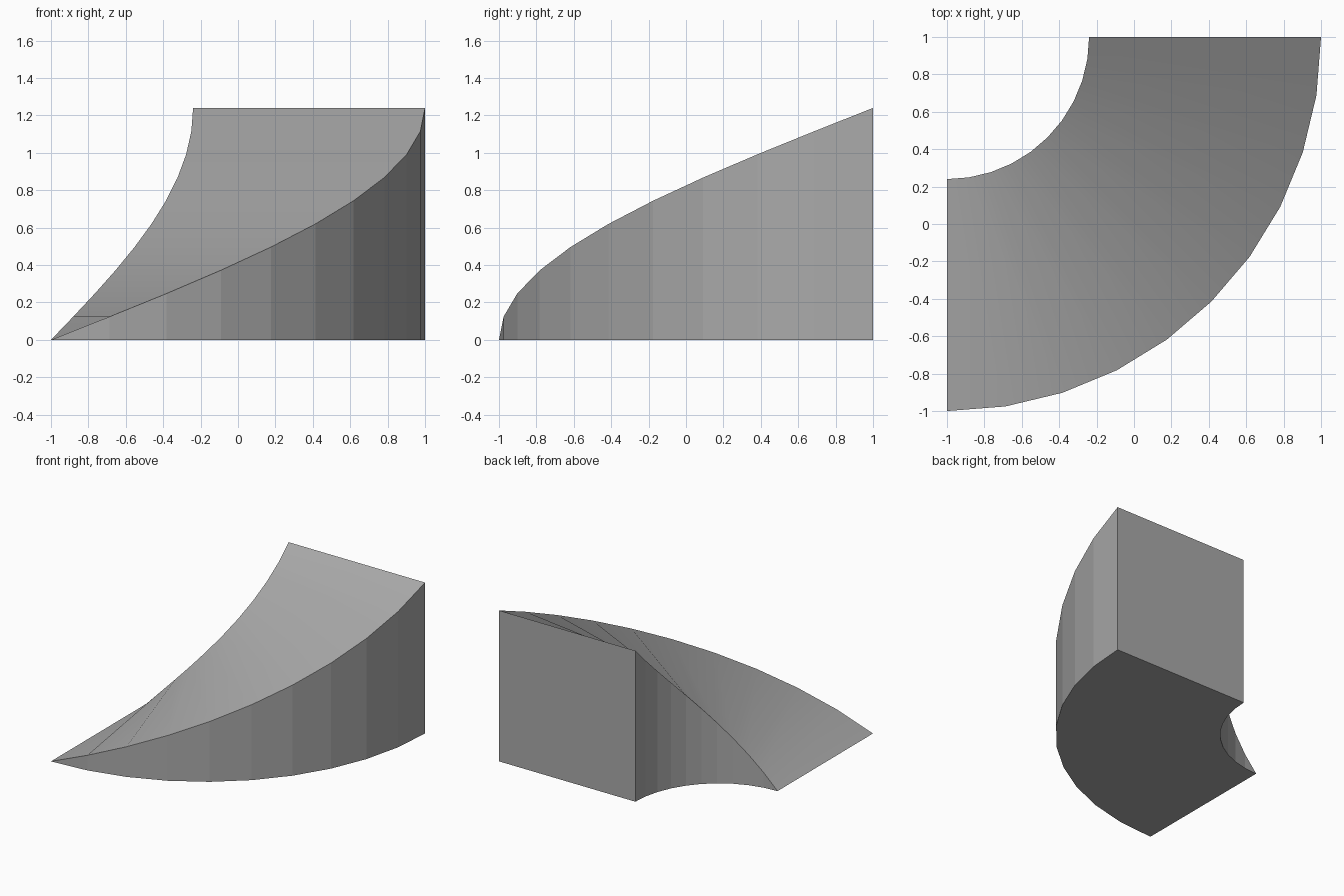
import bpy
import bmesh
from math import sin, cos, pi

default = bpy.data.objects.get("Cube")
if default:
    bpy.data.objects.remove(default, do_unlink=True)

INNER, OUTER, HEIGHT, STEPS = 0.76, 2.0, 1.24, 10
CENTRE_X, CENTRE_Y = -1.0, 1.0

grey = bpy.data.materials.new("plain grey")
grey.use_nodes = True
grey.diffuse_color = (0.4, 0.4, 0.4, 1)
grey.node_tree.nodes["Principled BSDF"].inputs["Base Color"].default_value = (0.4, 0.4, 0.4, 1)

bm = bmesh.new()


def rail(radius, rise):
    """Quarter-turn row of vertices climbing steadily to the given rise."""
    row = []
    for i in range(STEPS + 1):
        t = i / STEPS
        a = t * pi / 2
        row.append(bm.verts.new((CENTRE_X + radius * sin(a),
                                 CENTRE_Y - radius * cos(a), rise * t)))
    return row


# Ground outlines and climbing edges, which meet at the foot of the ramp
inner_low, outer_low = rail(INNER, 0), rail(OUTER, 0)
inner_top, outer_top = rail(INNER, HEIGHT), rail(OUTER, HEIGHT)

# Sloping deck, smooth along its turn
for i in range(STEPS):
    deck = bm.faces.new((inner_top[i], outer_top[i], outer_top[i + 1], inner_top[i + 1]))
    deck.smooth = True

# Faceted curved walls
for i in range(STEPS):
    bm.faces.new((outer_low[i], outer_low[i + 1], outer_top[i + 1], outer_top[i]))
    bm.faces.new((inner_low[i + 1], inner_low[i], inner_top[i], inner_top[i + 1]))

# Flat base and tall end wall
bm.faces.new(inner_low + outer_low[::-1])
bm.faces.new((outer_low[-1], inner_low[-1], inner_top[-1], outer_top[-1]))

bmesh.ops.remove_doubles(bm, verts=bm.verts, dist=0.0001)
bmesh.ops.recalc_face_normals(bm, faces=bm.faces)

# Keep the deck border crisp
for edge in bm.edges:
    edge.smooth = all(f.smooth for f in edge.link_faces)

mesh = bpy.data.meshes.new("curved_ramp")
bm.to_mesh(mesh)
bm.free()
mesh.materials.append(grey)
ramp = bpy.data.objects.new("curved_ramp", mesh)
bpy.context.collection.objects.link(ramp)
